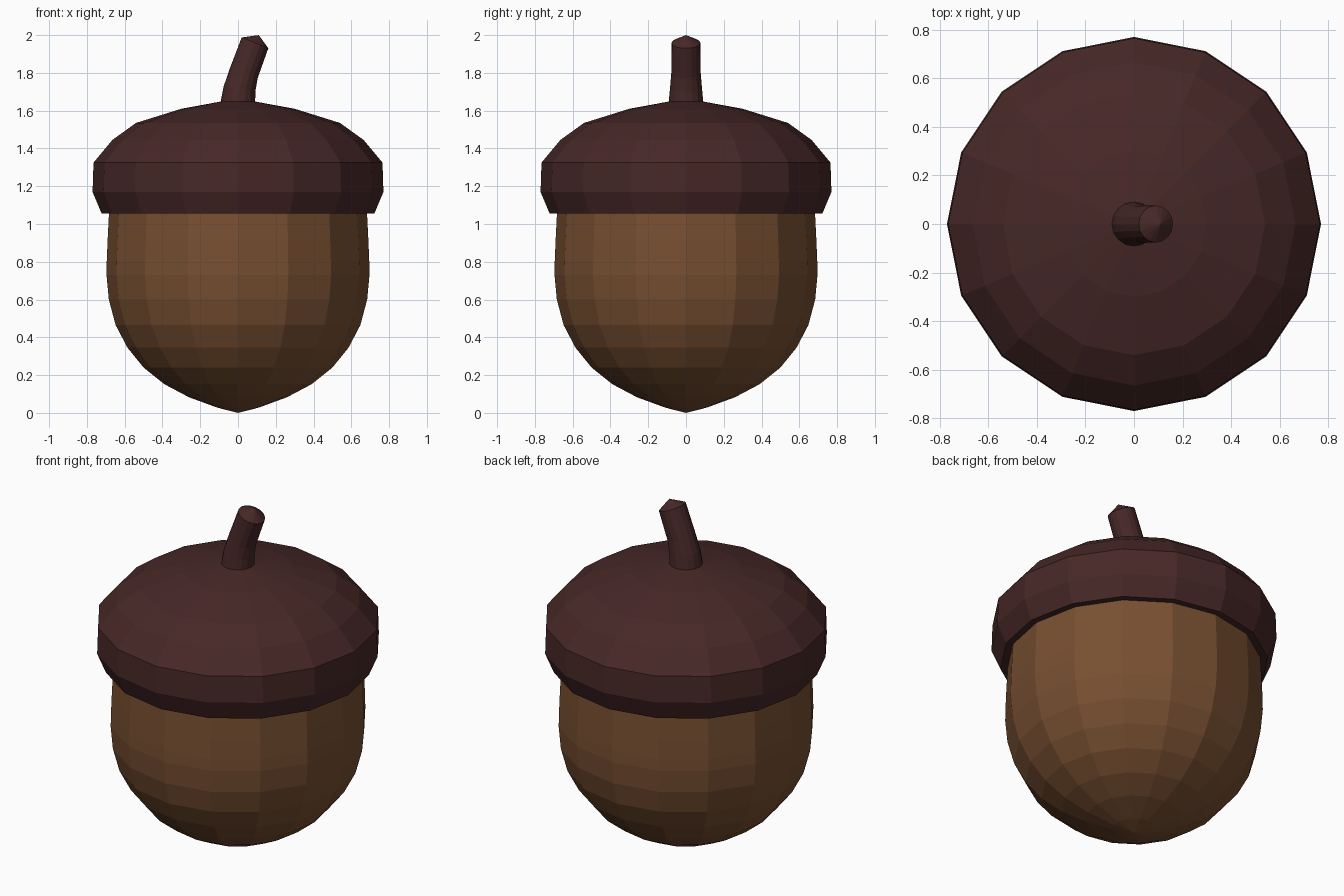
import bpy, bmesh
from math import sin, cos, radians, tau
from mathutils import Vector

if "Cube" in bpy.data.objects:
    bpy.data.objects.remove(bpy.data.objects["Cube"])

SIDES = 16


def material(name, rgb):
    mat = bpy.data.materials.new(name)
    mat.diffuse_color = (*rgb, 1)
    mat.use_nodes = True
    mat.node_tree.nodes["Principled BSDF"].inputs["Base Color"].default_value = mat.diffuse_color
    return mat


def loft(name, rings, mat):
    """Skin rings of (x, z, radius, tilt in degrees); a zero radius makes a tip."""
    bm = bmesh.new()
    loops = []
    for x, z, r, tilt in rings:
        t = radians(tilt)
        count = SIDES if r > 0 else 1
        loop = []
        for i in range(count):
            a = tau * i / SIDES
            u, v = r * cos(a), r * sin(a)
            loop.append(bm.verts.new(Vector((x + u * cos(t), v, z - u * sin(t)))))
        loops.append(loop)
    for low, high in zip(loops, loops[1:]):
        for i in range(SIDES):
            j = (i + 1) % SIDES
            if len(low) == 1:
                bm.faces.new((low[0], high[j], high[i]))
            elif len(high) == 1:
                bm.faces.new((low[i], low[j], high[0]))
            else:
                bm.faces.new((low[i], low[j], high[j], high[i]))
    bmesh.ops.recalc_face_normals(bm, faces=bm.faces)
    mesh = bpy.data.meshes.new(name)
    bm.to_mesh(mesh)
    bm.free()
    mesh.materials.append(mat)
    obj = bpy.data.objects.new(name, mesh)
    bpy.context.collection.objects.link(obj)
    return obj


def lathe(name, profile, mat):
    return loft(name, [(0, z, r, 0) for r, z in profile], mat)


nut_brown = material("nut_brown", (0.185, 0.078, 0.031))
cap_brown = material("cap_brown", (0.062, 0.021, 0.020))

# Nut body, closed inside the cap
lathe("nut", [(0, 0), (0.11, 0.028), (0.26, 0.083), (0.39, 0.152), (0.5, 0.24),
              (0.585, 0.345), (0.648, 0.465), (0.684, 0.60), (0.696, 0.73),
              (0.695, 0.80), (0.69, 0.92), (0.683, 1.06), (0.67, 1.12),
              (0.55, 1.3), (0, 1.4)], nut_brown)

# Cap with a flat rim turned in under its edge
lathe("cap", [(0, 1.45), (0.58, 1.32), (0.675, 1.12), (0.675, 1.055), (0.722, 1.055), (0.77, 1.17),
              (0.765, 1.325), (0.665, 1.445), (0.54, 1.535), (0.30, 1.61),
              (0, 1.665)], cap_brown)

# Curved stem with a slightly pointed end
loft("stem", [(0, 1.60, 0, 0), (0, 1.62, 0.092, 0), (0, 1.65, 0.091, 2),
              (0.008, 1.715, 0.085, 9), (0.03, 1.797, 0.078, 18),
              (0.09, 1.959, 0.076, 22), (0.11, 2.0, 0, 0)], cap_brown)
